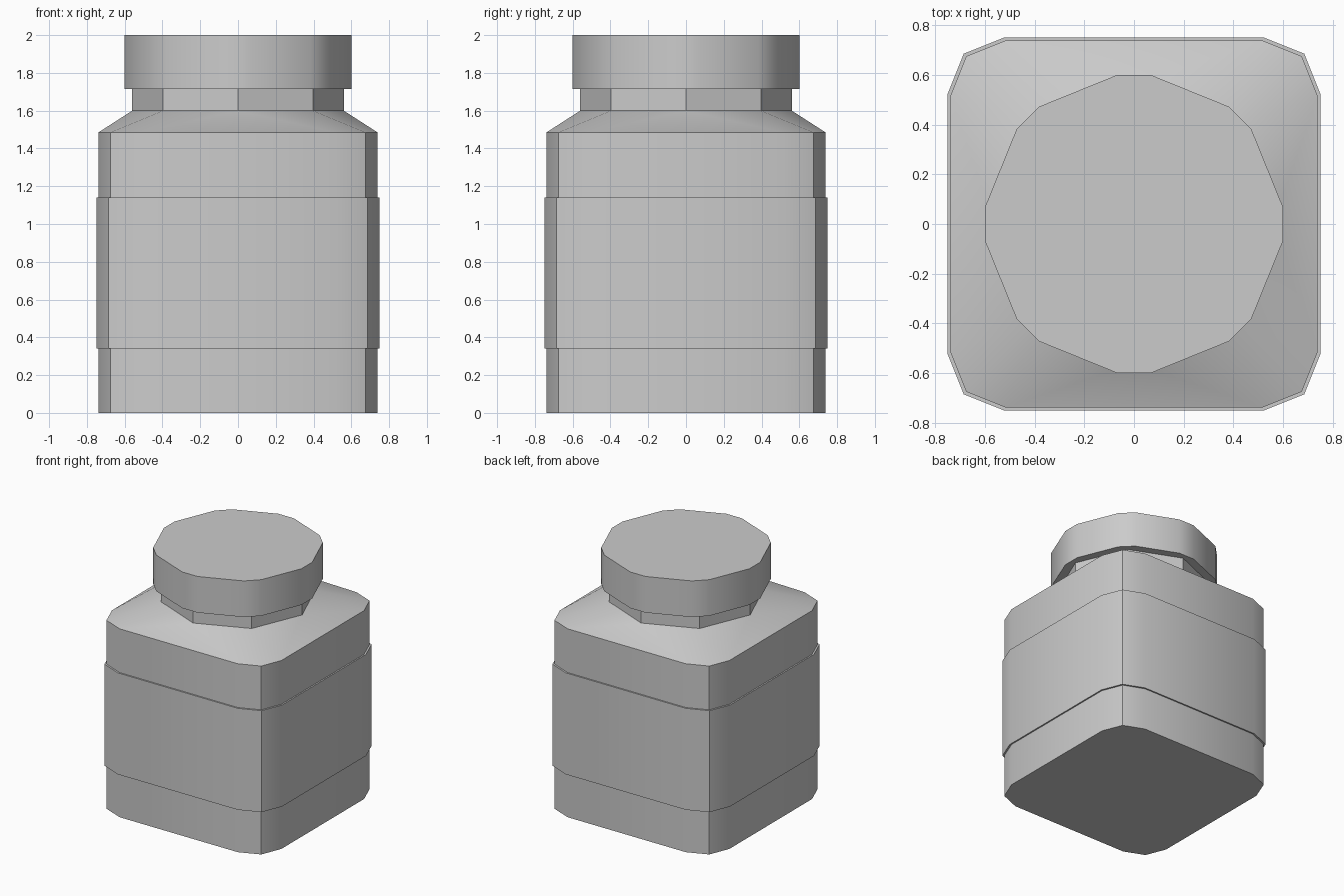
import bpy, bmesh, math

if "Cube" in bpy.data.objects:
    bpy.data.objects.remove(bpy.data.objects["Cube"])


def ring(bm, quarter, z, scale=1.0):
    """Repeat a quarter outline four times around z, counter-clockwise."""
    pts = []
    for k in range(4):
        for x, y in quarter:
            for _ in range(k):
                x, y = -y, x
            pts.append(bm.verts.new((x * scale, y * scale, z)))
    return pts


def bridge(bm, low, high):
    n = len(low)
    for i in range(n):
        j = (i + 1) % n
        bm.faces.new((low[i], low[j], high[j], high[i]))


def finish(bm, name, angle):
    bmesh.ops.recalc_face_normals(bm, faces=bm.faces)
    mesh = bpy.data.meshes.new(name)
    bm.to_mesh(mesh)
    bm.free()
    obj = bpy.data.objects.new(name, mesh)
    bpy.context.collection.objects.link(obj)
    bpy.ops.object.select_all(action='DESELECT')
    obj.select_set(True)
    bpy.context.view_layer.objects.active = obj
    bpy.ops.object.shade_smooth_by_angle(angle=math.radians(angle))
    return obj


BODY = [(0.75, 0.523), (0.685, 0.685), (0.523, 0.75)]
NECK = [(0.56, 0.0), (0.396, 0.396)]
CAP = [(0.6, 0.067), (0.472, 0.382), (0.382, 0.472), (0.067, 0.6)]
INSET = 0.985

# Bottle body with the raised label band
bm = bmesh.new()
levels = [(0, INSET), (0.34, INSET), (0.34, 1), (1.14, 1), (1.14, INSET), (1.485, INSET)]
rings = [ring(bm, BODY, z, s) for z, s in levels]
for low, high in zip(rings, rings[1:]):
    bridge(bm, low, high)
bm.faces.new(rings[0])

# Shoulder from the twelve-sided body to the eight-sided neck
p, n = rings[-1], ring(bm, NECK, 1.6)
for k in range(4):
    a, b, c = p[3 * k:3 * k + 3]
    side, corner = n[2 * k:2 * k + 2]
    next_a, next_side = p[(3 * k + 3) % 12], n[(2 * k + 2) % 8]
    for tri in ((a, corner, side), (a, b, corner), (b, c, corner),
                (c, next_side, corner), (c, next_a, next_side)):
        bm.faces.new(tri)

# Neck, running just into the cap
top = ring(bm, NECK, 1.72)
bridge(bm, n, top)
bm.faces.new(top)
finish(bm, "bottle", 30)

# Screw cap
bm = bmesh.new()
low, high = ring(bm, CAP, 1.715), ring(bm, CAP, 2.0)
bridge(bm, low, high)
bm.faces.new(low)
bm.faces.new(high)
finish(bm, "cap", 30)
